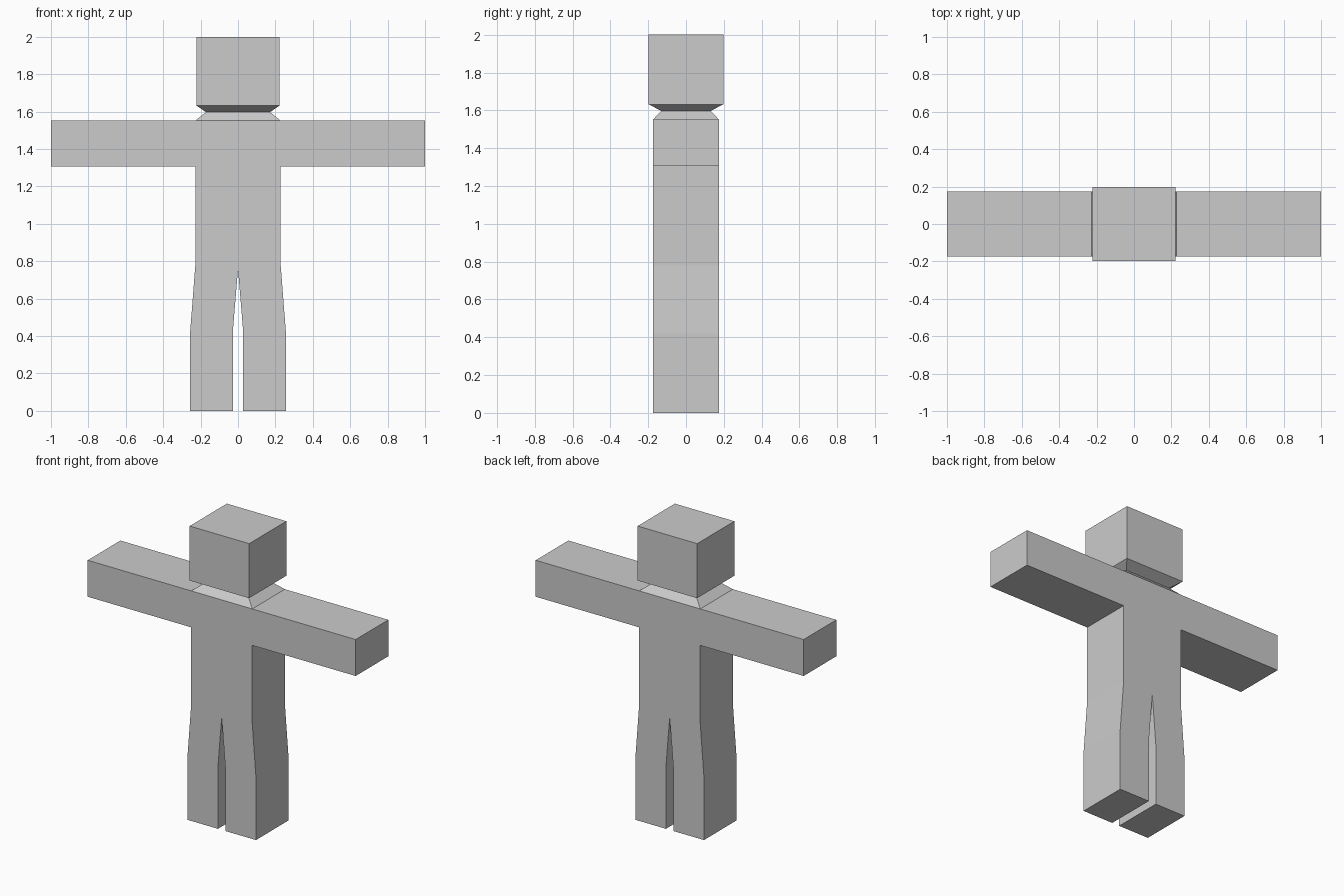
import bpy
import bmesh

if "Cube" in bpy.data.objects:
    bpy.data.objects.remove(bpy.data.objects["Cube"])


def finish(name, bm):
    bmesh.ops.recalc_face_normals(bm, faces=bm.faces)
    mesh = bpy.data.meshes.new(name)
    bm.to_mesh(mesh)
    bm.free()
    obj = bpy.data.objects.new(name, mesh)
    bpy.context.collection.objects.link(obj)
    return obj


DEPTH = 0.174      # half depth of the body
SHOULDER = 0.228   # half width of the torso
TOP = 1.552        # top of the arms

# Body: right half of the front outline, from crotch round to neck base
half = [(0, 0.76), (0.028, 0.42), (0.028, 0), (0.256, 0), (0.256, 0.42),
        (SHOULDER, 0.78), (SHOULDER, 1.306), (1, 1.306), (1, TOP),
        (SHOULDER, TOP)]
outline = half + [(-x, z) for x, z in reversed(half[1:])]

bm = bmesh.new()
front, back = ([bm.verts.new((x, y, z)) for x, z in outline]
               for y in (-DEPTH, DEPTH))
bm.faces.new(front)
bm.faces.new(reversed(back))
n = len(outline)
neck_edge = len(half) - 1   # left open where the neck sits
for i in range(n):
    if i != neck_edge:
        j = (i + 1) % n
        bm.faces.new((front[i], back[i], back[j], front[j]))

# Neck and head: stacked rectangles (half width, half depth, height)
levels = [(SHOULDER, DEPTH, TOP), (0.171, 0.13, 1.597),
          (0.222, 0.198, 1.632), (0.222, 0.198, 2.0)]
finish("body", bm)

bm = bmesh.new()
rings = [[bm.verts.new((sx * w, sy * d, z))
          for sx, sy in ((-1, -1), (1, -1), (1, 1), (-1, 1))]
         for w, d, z in levels]
for low, high in zip(rings, rings[1:]):
    for i in range(4):
        j = (i + 1) % 4
        bm.faces.new((low[i], low[j], high[j], high[i]))
bm.faces.new(rings[-1])
finish("neck_and_head", bm)
